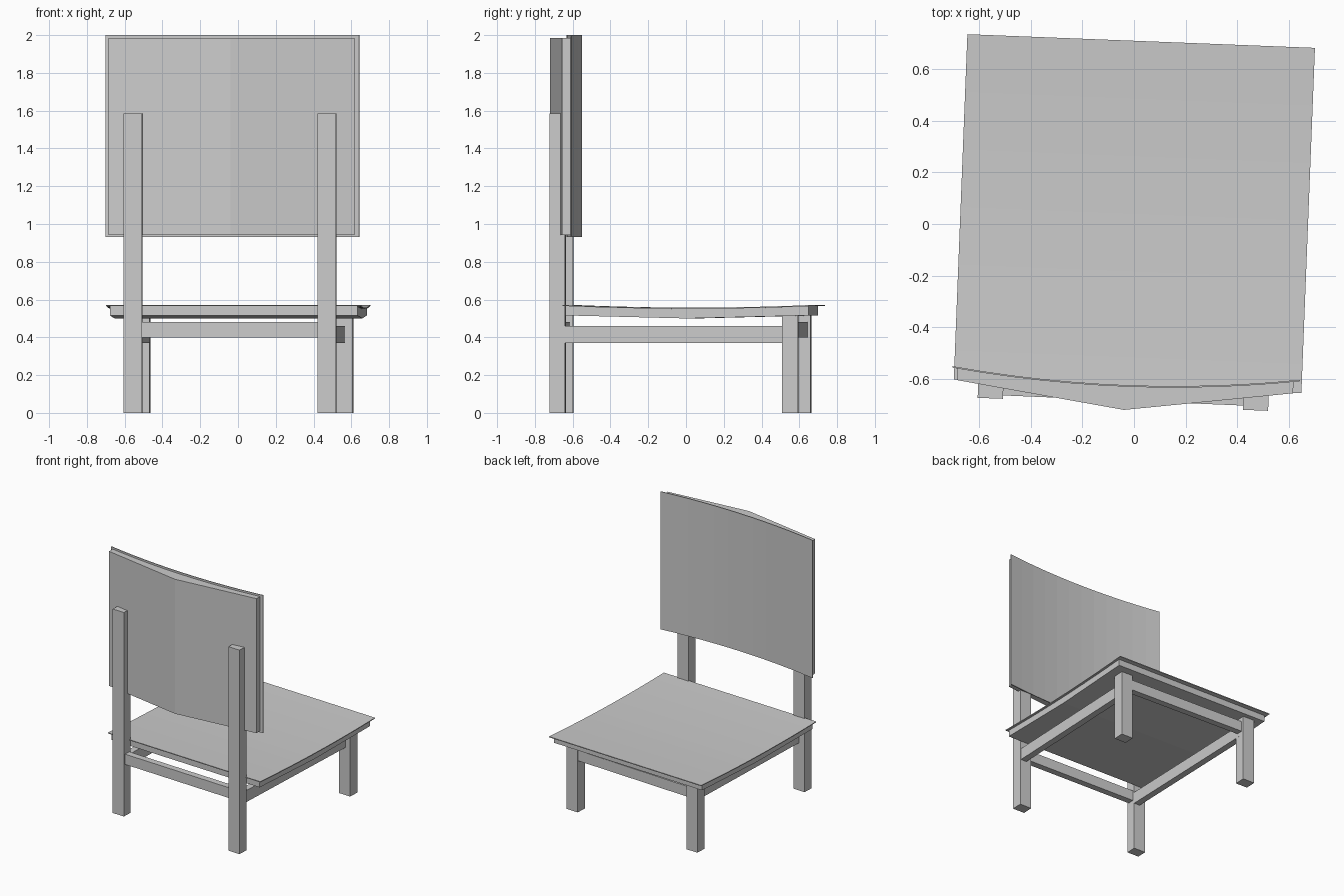
import bpy
import bmesh
from math import radians
from mathutils import Matrix, Vector

cube = bpy.data.objects.get("Cube")
if cube:
    bpy.data.objects.remove(cube, do_unlink=True)

# The whole chair is turned slightly about the vertical
TURN = Matrix.Rotation(radians(-2.25), 4, "Z")

grey = bpy.data.materials.new("plain_grey")
grey.use_nodes = True
GREY = (0.6, 0.6, 0.6, 1)
grey.diffuse_color = GREY
grey.node_tree.nodes["Principled BSDF"].inputs["Base Color"].default_value = GREY


def finish(name, bm, matrix):
    bm.transform(matrix)
    bmesh.ops.recalc_face_normals(bm, faces=bm.faces)
    mesh = bpy.data.meshes.new(name)
    bm.to_mesh(mesh)
    bm.free()
    mesh.materials.append(grey)
    obj = bpy.data.objects.new(name, mesh)
    bpy.context.collection.objects.link(obj)
    return obj


def prism(name, profile, width, matrix):
    """Extrude an X-Z profile along Y, centred."""
    bm = bmesh.new()
    face = bm.faces.new([bm.verts.new((x, -width / 2, z)) for x, z in profile])
    new = bmesh.ops.extrude_face_region(bm, geom=[face])["geom"]
    moved = [v for v in new if isinstance(v, bmesh.types.BMVert)]
    bmesh.ops.translate(bm, verts=moved, vec=(0, width, 0))
    return finish(name, bm, matrix)


def arc(length, sag, steps=12):
    """Shallow hollow curve, zero at both ends."""
    ts = [2 * i / steps - 1 for i in range(steps + 1)]
    return [(t * length / 2, sag * (t * t - 1)) for t in ts]


def sheet(name, length, width, sag, matrix, thick=0.006):
    top = arc(length, sag)
    under = [(x, z - thick) for x, z in reversed(top)]
    prism(name, top + under, width, matrix)


def core(name, length, width, thick, sag, fold, matrix):
    """Slab with a hollow face and a folded reverse side."""
    top = [(x, z - 0.004) for x, z in arc(length, sag)]
    under = [(length / 2, -thick), (0, -thick - fold), (-length / 2, -thick)]
    prism(name, top + under, width, matrix)


def box(name, centre, size, turn=TURN):
    bm = bmesh.new()
    bmesh.ops.create_cube(bm, size=1)
    scale = Matrix.Diagonal((*size, 1))
    finish(name, bm, Matrix.Translation(centre) @ turn @ scale)


def rail(name, start, end, thick, low, high):
    """Straight bar between two plan points."""
    a, b = Vector((*start, 0)), Vector((*end, 0))
    turn = (b - a).to_track_quat("X", "Z").to_matrix().to_4x4()
    mid = (a + b) / 2
    mid.z = (low + high) / 2
    box(name, mid, ((b - a).length, thick, high - low), turn)


# Seat: thin curved top over a slightly smaller folded slab
along_depth = TURN @ Matrix.Rotation(radians(90), 4, "Z")
sheet("seat_top", 1.338, 1.347, 0.015,
      Matrix.Translation((0.0015, 0.04, 0.572)) @ along_depth)
core("seat_slab", 1.287, 1.312, 0.054, 0.015, 0.016,
     Matrix.Translation((0.002, 0.031, 0.57)) @ along_depth)

# Backrest: the same construction standing upright
upright = TURN @ Matrix.Rotation(radians(-90), 4, "X")
sheet("backrest_face", 1.345, 1.07, 0.047,
      Matrix.Translation((-0.03, -0.577, 1.465)) @ upright)
core("backrest_slab", 1.303, 1.045, 0.053, 0.047, 0.09,
     Matrix.Translation((-0.033, -0.577, 1.463)) @ upright)

# Legs: plan centre, depth and height
legs = {
    "back_leg_right": (-0.555, -0.636, 0.078, 1.585),
    "back_leg_left": (0.472, -0.68, 0.083, 1.585),
    "front_leg_right": (-0.515, 0.62, 0.084, 0.52),
    "front_leg_left": (0.56, 0.553, 0.084, 0.52),
}
for name, (x, y, depth, height) in legs.items():
    box(name, (x, y, height / 2), (0.098, depth, height))

# Rails joining the legs, side pair lower than the cross pair
rail("back_rail", (-0.55, -0.637), (0.47, -0.68), 0.05, 0.4, 0.48)
rail("front_rail", (-0.51, 0.62), (0.58, 0.565), 0.05, 0.4, 0.48)
rail("side_rail_right", (-0.53, -0.62), (-0.49, 0.62), 0.05, 0.37, 0.46)
rail("side_rail_left", (0.49, -0.67), (0.545, 0.58), 0.05, 0.37, 0.46)
